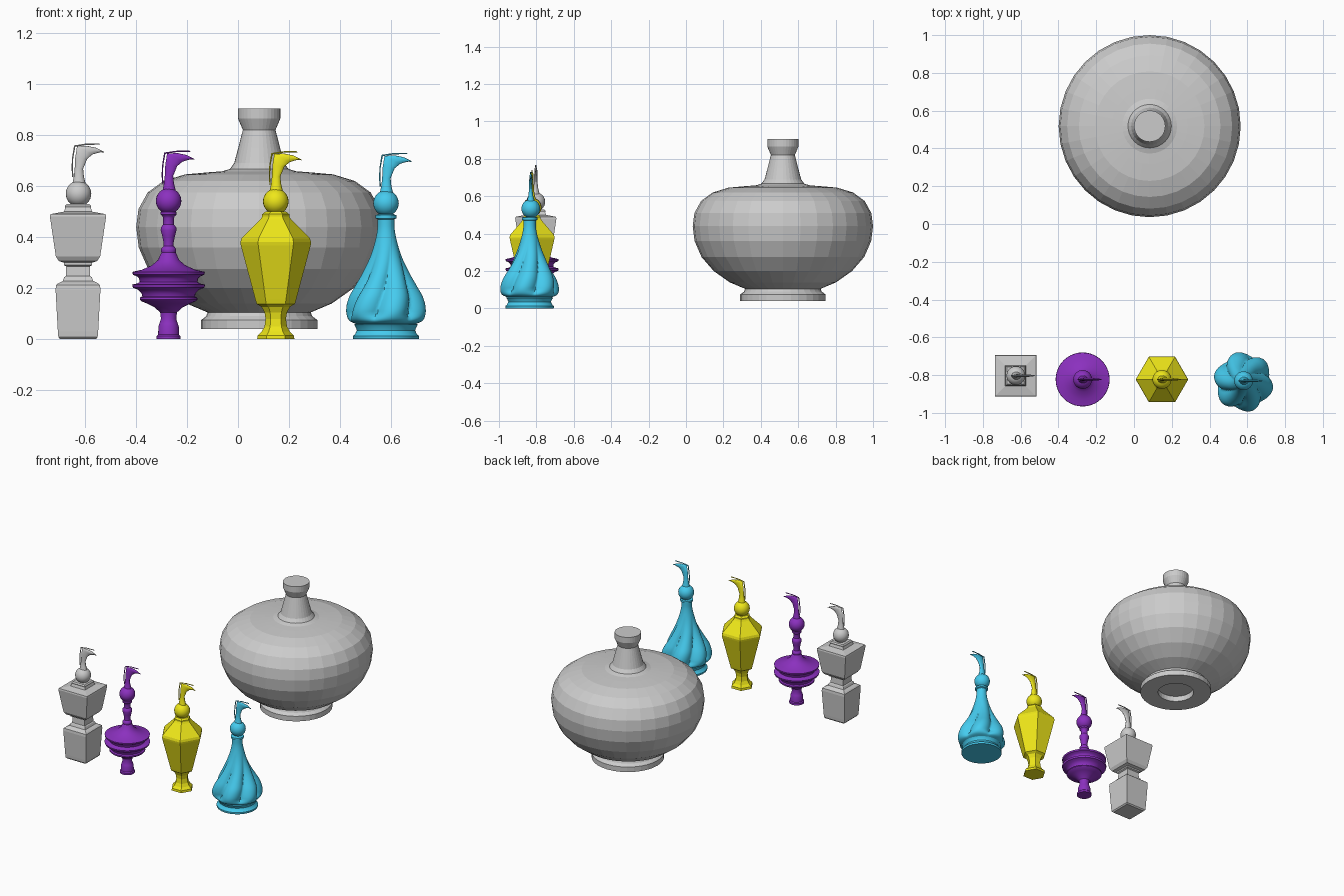
import bpy, bmesh
from math import sin, cos, pi, sqrt, radians

def finish(bm, name, loc, mat=None, smooth=None):
    bmesh.ops.recalc_face_normals(bm, faces=bm.faces)
    me = bpy.data.meshes.new(name)
    bm.to_mesh(me)
    bm.free()
    ob = bpy.data.objects.new(name, me)
    bpy.context.collection.objects.link(ob)
    ob.location = loc
    if mat:
        me.materials.append(mat)
    if smooth:
        bpy.ops.object.select_all(action='DESELECT')
        bpy.context.view_layer.objects.active = ob
        ob.select_set(True)
        bpy.ops.object.shade_smooth_by_angle(angle=radians(smooth))
    return ob

def skin(bm, rings):
    """Bridge rings of points and cap both ends."""
    vs = [[bm.verts.new(p) for p in r] for r in rings]
    n = len(vs[0])
    for a, b in zip(vs, vs[1:]):
        for i in range(n):
            j = (i + 1) % n
            bm.faces.new((a[i], a[j], b[j], b[i]))
    bm.faces.new(vs[0][::-1])
    bm.faces.new(vs[-1])

def lathe(name, profile, sides, loc, mat=None, smooth=None, phase=0, shape=None):
    bm = bmesh.new()
    shape = shape or (lambda r, z, a: r)
    rings = []
    for r, z in profile:
        ang = [phase + 2 * pi * i / sides for i in range(sides)]
        rings.append([(shape(r, z, a) * cos(a), shape(r, z, a) * sin(a), z) for a in ang])
    skin(bm, rings)
    return finish(bm, name, loc, mat, smooth)

def paint(name, rgb):
    m = bpy.data.materials.new(name)
    m.diffuse_color = (*rgb, 1)
    return m

def smooth_profile(pts, steps):
    """Catmull-Rom refinement of a profile."""
    p = [pts[0]] + pts + [pts[-1]]
    out = []
    for a, b, c, d in zip(p, p[1:], p[2:], p[3:]):
        for k in range(steps):
            t = k / steps
            out.append(tuple(0.5 * (2*b[i] + (c[i]-a[i])*t + (2*a[i]-5*b[i]+4*c[i]-d[i])*t*t
                             + (3*b[i]-a[i]-3*c[i]+d[i])*t**3) for i in (0, 1)))
    return out + [pts[-1]]

# Stopper: ball, hooked blade and the thin wire behind it
def stopper(prefix, loc, mat=None):
    bm = bmesh.new()
    bmesh.ops.create_uvsphere(bm, u_segments=24, v_segments=16, radius=0.05)
    finish(bm, prefix + "_stopper_ball", loc, mat, 60)
    sections = [((-.024, .040), (.028, .040), .022), ((-.018, .070), (.021, .068), .014),
                ((-.015, .098), (.018, .098), .010), ((-.013, .140), (.034, .137), .009),
                ((-.006, .185), (.055, .154), .008), ((.032, .188), (.074, .160), .007),
                ((.070, .180), (.088, .163), .005), ((.100, .165), (.101, .161), .002)]
    rings = []
    for (x0, z0), (x1, z1), t in sections:
        cx, cz, dx, dz = (x0 + x1) / 2, (z0 + z1) / 2, (x1 - x0) / 2, (z1 - z0) / 2
        rings.append([(cx + dx * cos(a), t * sin(a), cz + dz * cos(a))
                      for a in (2 * pi * i / 10 for i in range(10))])
    bm = bmesh.new()
    skin(bm, rings)
    finish(bm, prefix + "_stopper_blade", loc, mat, 60)
    path = [(-.022, .065), (-.025, .10), (-.023, .14), (-.015, .187), (.03, .194), (.083, .195)]
    bm = bmesh.new()
    skin(bm, [[(x + .0025 * cos(a), .004 * sin(a), z + .0025 * cos(a) * (-1 if i > 2 else .2))
               for a in (2 * pi * k / 6 for k in range(6))] for i, (x, z) in enumerate(path)])
    finish(bm, prefix + "_stopper_wire", loc, mat)

purple = paint("purple", (0.26, 0.03, 0.52))
yellow = paint("yellow", (0.86, 0.80, 0.01))
cyan = paint("cyan", (0.06, 0.60, 0.86))

# Large round vase
lathe("large_vase", [
    (.112, .075), (.115, .04), (.228, .04), (.228, .075), (.208, .09), (.202, .105), (.285, .14),
    (.37, .20), (.435, .275), (.472, .36), (.482, .44), (.473, .51), (.437, .575), (.375, .62),
    (.29, .646), (.20, .654), (.145, .658), (.115, .667), (.098, .69), (.082, .75), (.064, .82),
    (.083, .865), (.083, .905)], 32, (.083, .518, 0))

# Square bottle of two stacked tapered blocks
square = [(.070, 0), (.077, .008), (.079, .03), (.088, .195), (.086, .212), (.078, .219),
          (.060, .228), (.054, .243), (.048, .247), (.046, .285), (.055, .290), (.055, .300),
          (.075, .306), (.087, .325), (.110, .480), (.108, .490), (.055, .500), (.050, .515),
          (.052, .522), (.045, .53)]
lathe("square_bottle", [(r * sqrt(2), z) for r, z in square], 4, (-.627, -.803, 0), phase=pi / 4)
stopper("square", (-.625, -.803, .57))

# Purple turned bottle with ringed flange
lathe("ringed_bottle", [
    (.047, 0), (.047, .012), (.041, .018), (.040, .05), (.036, .062), (.030, .080), (.033, .105),
    (.055, .125), (.085, .140), (.105, .148), (.113, .155), (.112, .163), (.103, .168),
    (.106, .180), (.120, .194), (.140, .202), (.143, .214), (.125, .218), (.113, .224),
    (.116, .238), (.124, .246), (.140, .253), (.142, .264), (.105, .272), (.065, .290),
    (.042, .310), (.028, .340), (.030, .347), (.029, .355), (.020, .365), (.020, .380),
    (.025, .405), (.031, .427), (.030, .438), (.021, .450), (.021, .475), (.024, .482),
    (.031, .488), (.031, .498), (.022, .505)], 40, (-.272, -.823, 0), purple, 35)
stopper("ringed", (-.272, -.823, .542), purple)

# Yellow six-sided bottle
lathe("six_sided_bottle", [
    (.073, 0), (.071, .015), (.055, .030), (.044, .050), (.040, .080), (.044, .105), (.056, .127),
    (.075, .138), (.080, .155), (.137, .368), (.139, .380), (.134, .395), (.060, .470),
    (.053, .480), (.053, .490), (.040, .500)], 6, (.148, -.823, 0), yellow)
stopper("six_sided", (.148, -.823, .54), yellow)

# Cyan bottle with six twisted lobes fading out towards the neck
def lobes(r, z, a):
    fade = max(0, min(1, (z - .06) / .04, (.38 - z) / .15))
    wave = abs(sin(3 * (a - radians(13)) - 7.5 * (z - .1)))
    return r * (1 - .24 * fade * (1 - wave ** 0.9))

body = smooth_profile([(.118, .06), (.150, .075), (.160, .11), (.148, .16), (.120, .21),
                       (.092, .26), (.064, .32), (.044, .38), (.034, .43), (.033, .47)], 4)
lathe("twisted_bottle",
      [(.128, 0), (.130, .004), (.130, .013), (.122, .018), (.114, .035), (.120, .05), (.126, .057)]
      + body + [(.041, .474), (.041, .486), (.03, .49)],
      96, (.58, -.836, 0), cyan, 45, shape=lobes)
stopper("twisted", (.58, -.83, .533), cyan)
